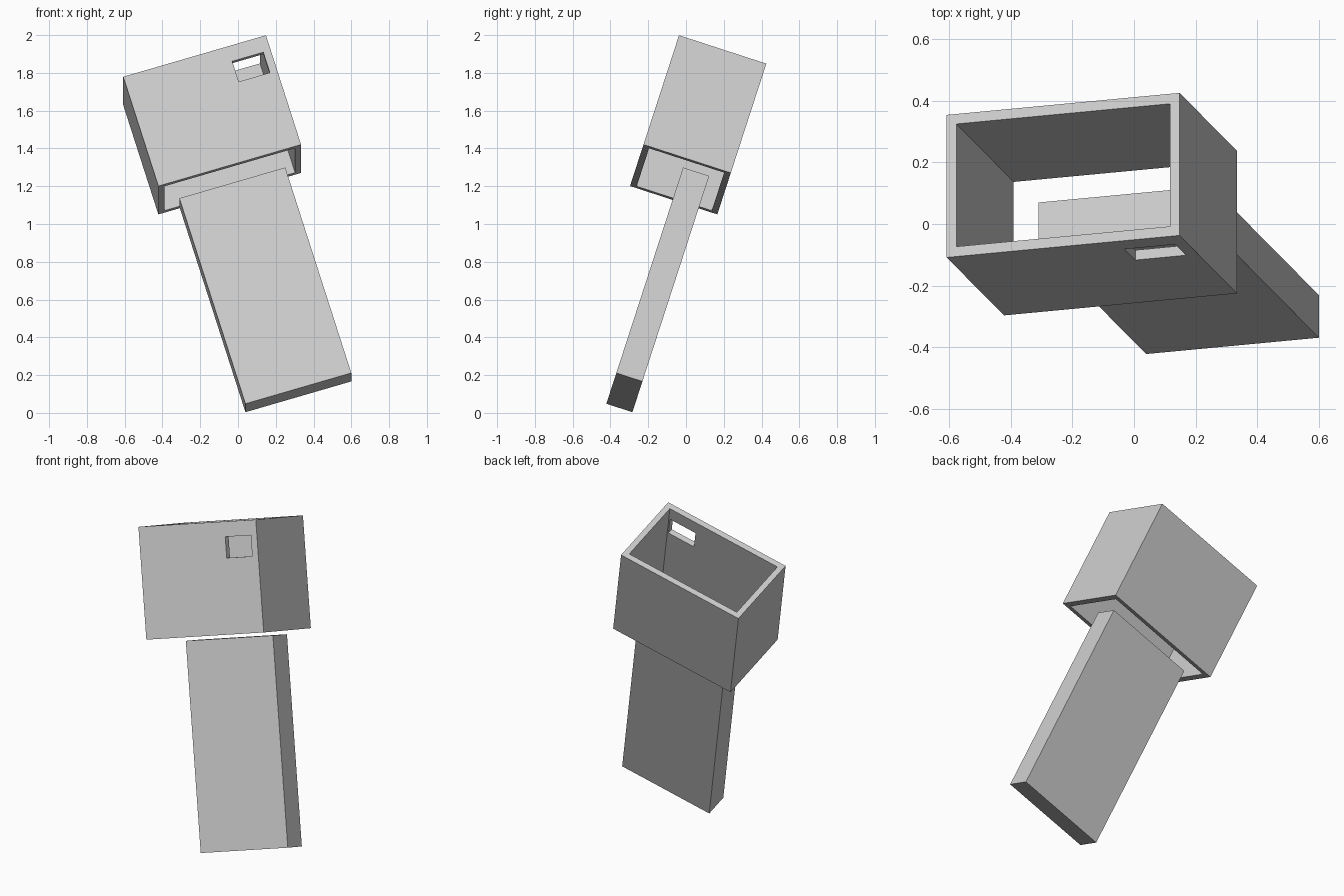
import bpy
from math import radians
from mathutils import Matrix, Vector

cube = bpy.data.objects.get("Cube")
if cube:
    bpy.data.objects.remove(cube, do_unlink=True)

# Single light grey material
grey = bpy.data.materials.new("light_grey")
grey.use_nodes = True
colour = (0.6, 0.6, 0.6, 1)
grey.diffuse_color = colour
grey.node_tree.nodes["Principled BSDF"].inputs["Base Color"].default_value = colour

# The whole tool leans back and to the side
TILT = Matrix.Rotation(radians(-18), 4, 'X') @ Matrix.Rotation(radians(-17), 4, 'Y')


def box(name, low, high):
    """Box between two corners given in the tilted frame."""
    low, high = Vector(low), Vector(high)
    bpy.ops.mesh.primitive_cube_add(size=1)
    obj = bpy.context.object
    obj.name = name
    size = Matrix.Diagonal((high - low).to_4d())
    obj.data.transform(Matrix.Translation((low + high) / 2) @ size)
    obj.matrix_world = TILT
    obj.data.materials.append(grey)
    return obj


def cut(target, cutter):
    """Subtract the cutter from the target, then discard it."""
    cutter.hide_render = True
    mod = target.modifiers.new("cut", 'BOOLEAN')
    mod.operation = 'DIFFERENCE'
    mod.solver = 'EXACT'
    mod.object = cutter
    bpy.context.view_layer.objects.active = target
    bpy.ops.object.modifier_apply(modifier=mod.name)
    bpy.data.objects.remove(cutter, do_unlink=True)


# Open-ended rectangular sleeve
low, high = Vector((-0.096, -0.653, 1.128)), Vector((0.694, -0.167, 1.764))
inset = Vector((0.033, 0.034, -0.1))
sleeve = box("sleeve", low, high)
cut(sleeve, box("sleeve_bore", low + inset, high - inset))

# Small window through the front wall
cut(sleeve, box("window_cutter", (0.481, -0.75, 1.559), (0.653, -0.55, 1.678)))

# Flat handle hanging just below the sleeve
box("handle", (0.013, -0.416, -0.092), (0.599, -0.271, 1.104))
